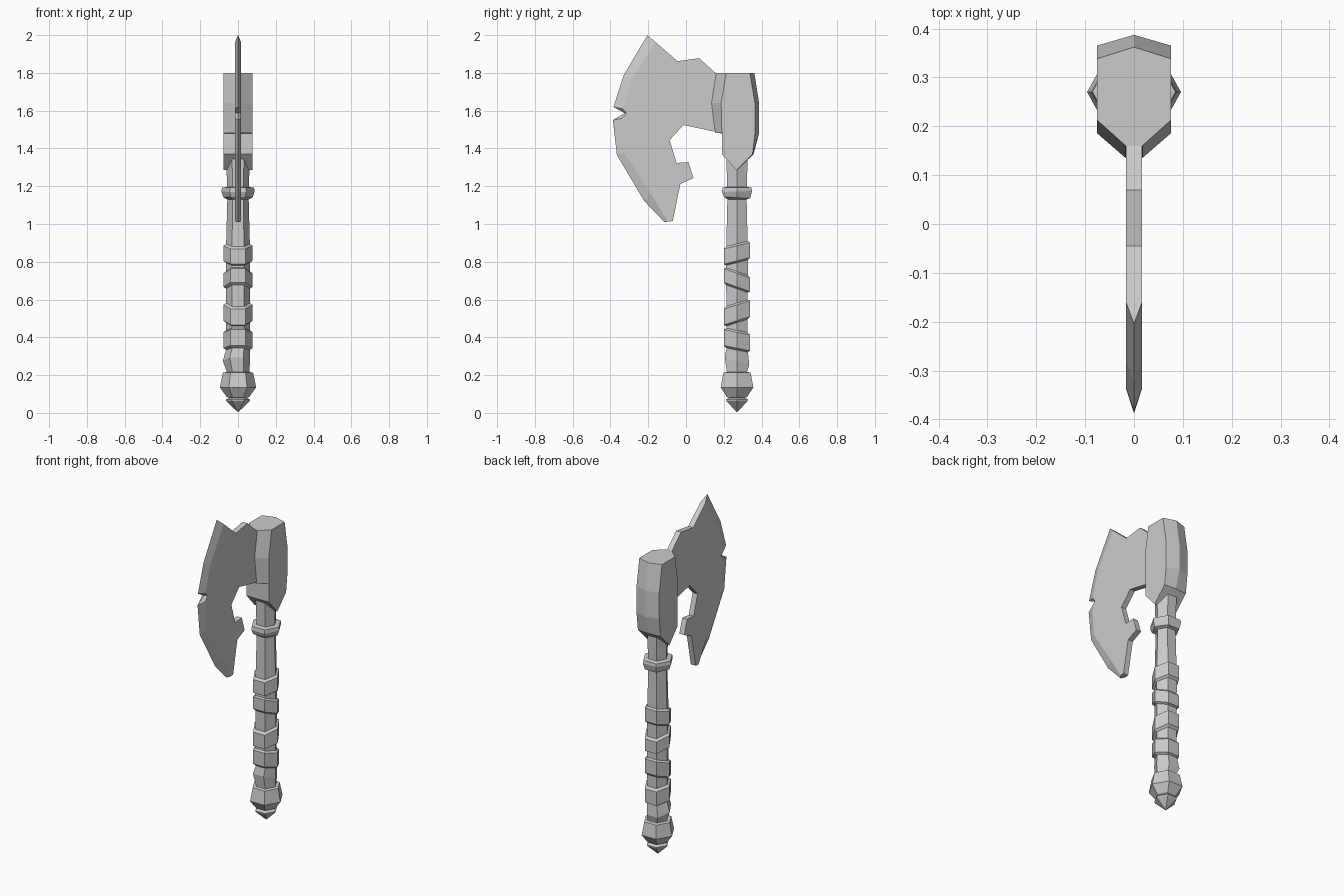
import bpy, bmesh, math

CY = 0.27   # handle axis in y


def finish(name, bm):
    bmesh.ops.recalc_face_normals(bm, faces=bm.faces)
    me = bpy.data.meshes.new(name)
    bm.to_mesh(me)
    bm.free()
    ob = bpy.data.objects.new(name, me)
    bpy.context.collection.objects.link(ob)
    return ob


def loft(name, rings):
    """Bridge equal-length point rings and cap both ends."""
    bm = bmesh.new()
    vs = [[bm.verts.new(p) for p in ring] for ring in rings]
    n = len(vs[0])
    for a, b in zip(vs, vs[1:]):
        for i in range(n):
            j = (i + 1) % n
            bm.faces.new((a[i], a[j], b[j], b[i]))
    bm.faces.new(vs[0])
    bm.faces.new(vs[-1])
    bmesh.ops.remove_doubles(bm, verts=bm.verts, dist=0.0002)
    return finish(name, bm)


def hexring(z, r, tilt=0.0, dx=0.0):
    """Hexagon with corners on +-x; tilt is dz/dy."""
    pts = []
    for k in range(6):
        a = k * math.pi / 3
        y = r * 1.04 * math.sin(a)
        pts.append((dx + r * math.cos(a), CY + y, z + tilt * y))
    return pts


# Handle shaft with a swollen grip end
loft("handle", [hexring(0.19, 0.06), hexring(0.22, 0.06), hexring(0.275, 0.072, -0.3, -0.008),
                hexring(0.34, 0.062), hexring(0.85, 0.064), hexring(1.15, 0.056),
                hexring(1.36, 0.063)])

# Leather wraps, each tilted differently
for i, (z, h, t) in enumerate([(0.845, 0.04, 0.25), (0.703, 0.036, -0.35),
                               (0.53, 0.042, 0.32), (0.385, 0.042, -0.2)]):
    loft(f"grip_wrap_{i + 1}", [hexring(z - h - 0.012, 0.06, t), hexring(z - h, 0.077, t),
                                hexring(z + h, 0.077, t), hexring(z + h + 0.012, 0.06, t)])

# Collar under the head
loft("collar", [hexring(1.13, 0.055), hexring(1.14, 0.077, -0.06), hexring(1.172, 0.088, 0.03),
                hexring(1.192, 0.085), hexring(1.197, 0.055)])

# Pommel with pointed end
loft("pommel", [hexring(z, r) for z, r in [(0.217, 0.055), (0.213, 0.08), (0.135, 0.096),
                                           (0.085, 0.06), (0.08, 0.048), (0.07, 0.064),
                                           (0.062, 0.062), (0.003, 0.0)]])


# Head block: ridge at back, wedge at front, V-shaped underside
def headring(z, ridge, back, side, nose):
    w, n = 0.076, 0.017
    return [(0, ridge, z), (w, back, z), (w, side, z), (n, nose, z),
            (-n, nose, z), (-w, side, z), (-w, back, z)]


loft("axe_head", [headring(1.80, 0.362, 0.338, 0.213, 0.160),
                  headring(1.64, 0.387, 0.365, 0.186, 0.135),
                  headring(1.482, 0.387, 0.365, 0.190, 0.155),
                  headring(1.480, 0.387, 0.365, 0.190, 0.190),
                  headring(1.37, 0.358, 0.352, 0.190, 0.190),
                  headring(1.285, 0.269, 0.269, 0.267, 0.267)])

# Blade: outline of (y, z); the cutting edge also has bevel points on the flat
cutting = [(-0.204, 2.0), (-0.33, 1.788), (-0.384, 1.62), (-0.325, 1.587),
           (-0.387, 1.55), (-0.366, 1.365), (-0.22, 1.12), (-0.114, 1.01)]
bevel = [(-0.16, 1.962), (-0.285, 1.77), (-0.335, 1.61), (-0.315, 1.587),
         (-0.337, 1.56), (-0.325, 1.375), (-0.185, 1.16), (-0.095, 1.013)]
back = [(-0.07, 1.016), (-0.03, 1.212), (0.04, 1.243), (0.013, 1.328), (-0.05, 1.323),
        (-0.087, 1.444), (-0.013, 1.524), (0.18, 1.483), (0.18, 1.79), (0.156, 1.80),
        (0.07, 1.878), (-0.045, 1.862)]
T = 0.0165
loft("blade", [[(-T, y, z) for y, z in bevel + back],
               [(0, y, z) for y, z in cutting + back],
               [(T, y, z) for y, z in bevel + back]])
